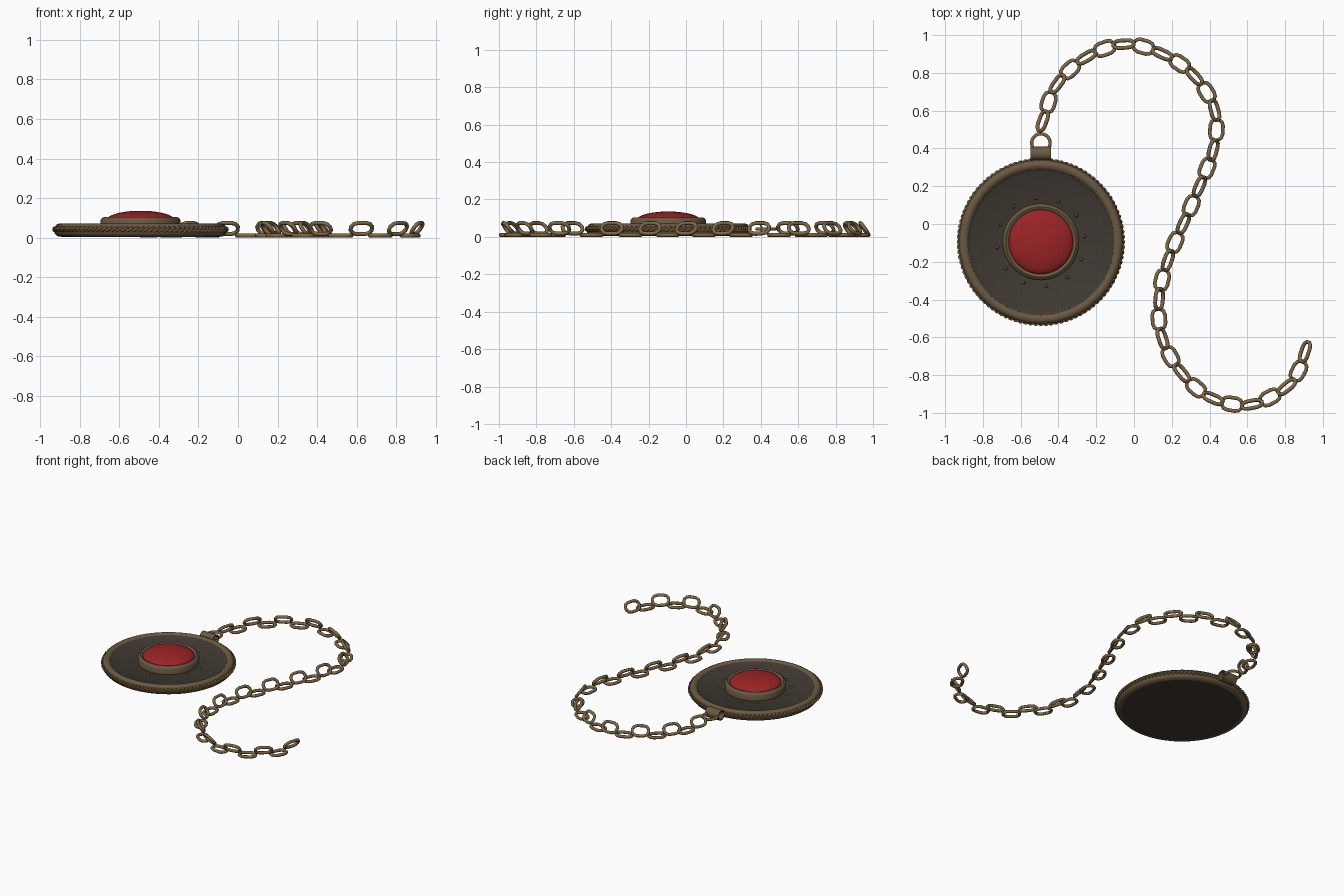
import bpy, math
from mathutils import Vector, Matrix

if "Cube" in bpy.data.objects:
    bpy.data.objects.remove(bpy.data.objects["Cube"])

CX, CY = -0.493, -0.095          # centre of the medallion
TAU = math.tau


def material(name, rgb):
    m = bpy.data.materials.new(name)
    m.diffuse_color = (*rgb, 1)
    m.use_nodes = True
    m.node_tree.nodes["Principled BSDF"].inputs["Base Color"].default_value = m.diffuse_color
    return m


BRONZE = material("aged bronze", (0.145, 0.100, 0.054))
CHAIN = material("chain bronze", (0.215, 0.140, 0.062))
DARK = material("dark metal", (0.050, 0.041, 0.031))
RED = material("red gem", (0.33, 0.017, 0.019))


def make(name, verts, faces, mat, angle=40):
    me = bpy.data.meshes.new(name)
    me.from_pydata([tuple(v) for v in verts], [], faces)
    me.materials.append(mat)
    ob = bpy.data.objects.new(name, me)
    bpy.context.collection.objects.link(ob)
    bpy.ops.object.select_all(action='DESELECT')
    ob.select_set(True)
    bpy.context.view_layer.objects.active = ob
    bpy.ops.object.shade_smooth_by_angle(angle=math.radians(angle))
    return ob


def lathe(name, profile, mat, seg=72, closed=False):
    """Spin (radius, z) points, listed from bottom outward to top, round the medallion axis."""
    n = len(profile)
    verts, faces = [], []
    for i in range(seg):
        a = TAU * i / seg
        verts += [(CX + r * math.cos(a), CY + r * math.sin(a), z) for r, z in profile]
    for i in range(seg):
        j = (i + 1) % seg
        for k in range(n if closed else n - 1):
            l = (k + 1) % n
            faces.append((i * n + k, j * n + k, j * n + l, i * n + l))
    if not closed:
        faces.append([i * n for i in reversed(range(seg))])
        faces.append([i * n + n - 1 for i in range(seg)])
    return make(name, verts, faces, mat)


def tube(points, radius, sides):
    """Closed tube along a looped list of points; returns verts and faces."""
    n = len(points)
    verts, faces = [], []
    up = Vector((0, 0, 1))
    for i, p in enumerate(points):
        t = (points[(i + 1) % n] - points[i - 1]).normalized()
        s = t.cross(up).normalized()
        u = s.cross(t)
        for k in range(sides):
            a = TAU * (k + 0.5) / sides
            verts.append(p + radius * (math.cos(a) * s + math.sin(a) * u))
    for i in range(n):
        j = (i + 1) % n
        for k in range(sides):
            l = (k + 1) % sides
            faces.append((i * sides + k, i * sides + l, j * sides + l, j * sides + k))
    return verts, faces


# Medallion: dark backing and recessed face, bronze rim round it
lathe("face_plate", [(0.405, 0.006), (0.405, 0.03), (0.388, 0.062), (0.366, 0.048)], DARK)
lathe("outer_rim", [(0.398, 0.004), (0.422, 0.008), (0.434, 0.022), (0.436, 0.050),
                    (0.425, 0.066), (0.412, 0.072), (0.398, 0.070), (0.386, 0.060)],
      BRONZE, closed=True)

# Twisted two-strand rope round the edge
for s in range(2):
    pts = []
    count, turns = 600, 50
    for i in range(count):
        a = TAU * i / count
        b = turns * a + s * math.pi
        r = 0.431 + 0.008 * math.cos(b)
        pts.append(Vector((CX + r * math.cos(a), CY + r * math.sin(a),
                           0.042 + 0.009 * math.sin(b))))
    v, f = tube(pts, 0.0075, 5)
    make(f"rope_strand_{s + 1}", v, f, CHAIN, 60)

# Gem setting and domed gem
lathe("gem_setting", [(0.202, 0.040), (0.203, 0.085), (0.196, 0.098), (0.186, 0.104),
                      (0.177, 0.102), (0.168, 0.092), (0.168, 0.040)], BRONZE, closed=True)
dome = [(0.172 * math.cos(a), 0.088 + 0.048 * math.sin(a))
        for a in [math.pi / 2 * i / 10 * 0.985 for i in range(11)]]
lathe("gem", [(0.172, 0.045)] + dome, RED)

# Twelve rivets round the setting
for i in range(12):
    a = math.radians(7 + 30 * i)
    bpy.ops.mesh.primitive_uv_sphere_add(
        segments=10, ring_count=6, radius=0.010,
        location=(CX + 0.234 * math.cos(a), CY + 0.234 * math.sin(a), 0.049))
    ob = bpy.context.object
    ob.name = f"rivet_{i + 1}"
    ob.data.materials.append(CHAIN)
    bpy.ops.object.shade_smooth_by_angle()

# Bail: short hollow sleeve lying along x
seg, verts, faces = 20, [], []
sections = [(-0.054, 0.037), (0.054, 0.037), (0.054, 0.028), (-0.054, 0.028)]
for i in range(seg):
    a = TAU * i / seg
    verts += [(CX + x, 0.373 + r * math.cos(a), 0.042 + r * math.sin(a)) for x, r in sections]
for i in range(seg):
    j = (i + 1) % seg
    for k in range(4):
        l = (k + 1) % 4
        faces.append((i * 4 + k, i * 4 + l, j * 4 + l, j * 4 + k))
bail = make("bail", verts, faces, BRONZE)
bail.data.flip_normals()

# Jump ring through the bail
v, f = tube([Vector((CX + 0.049 * math.cos(TAU * i / 20),
                     0.429 + 0.049 * math.sin(TAU * i / 20), 0.042)) for i in range(20)],
            0.0095, 8)
make("jump_ring", v, f, CHAIN, 60)

# Chain path: smooth curve through the centres of every few links
PATH = [(-0.483, 0.545), (-0.414, 0.730), (-0.261, 0.878), (-0.055, 0.952), (0.140, 0.905),
        (0.309, 0.794), (0.425, 0.608), (0.420, 0.397), (0.309, 0.111), (0.188, -0.169),
        (0.135, -0.376), (0.145, -0.587), (0.240, -0.772), (0.399, -0.915), (0.609, -0.957),
        (0.794, -0.873), (0.868, -0.783), (0.905, -0.677)]
P = [Vector((x, y, 0)) for x, y in PATH]
P = [2 * P[0] - P[1]] + P + [2 * P[-1] - P[-2]]
samples = []
for i in range(1, len(P) - 2):
    a, b, c, d = P[i - 1:i + 3]
    for k in range(40):
        t = k / 40
        samples.append(0.5 * (2 * b + (c - a) * t + (2 * a - 5 * b + 4 * c - d) * t * t
                              + (3 * b - a - 3 * c + d) * t ** 3))
samples.append(P[-2])
dist = [0]
for p, q in zip(samples, samples[1:]):
    dist.append(dist[-1] + (q - p).length)

# One link: rounded oval, 12 corners
half_len, half_w = 0.056, 0.034
oval = []
for sx in (1, -1):
    for k in range(6):
        a = sx and (-math.pi / 2 + math.pi * k / 5)
        oval.append(Vector((sx * (half_len - half_w + half_w * math.cos(a)),
                            sx * half_w * math.sin(a), 0)))
link_v, link_f = tube(oval, 0.0105, 8)

# Place links along the path: tilted and flat in turn
LINKS = 35
for n in range(LINKS):
    want = dist[-1] * n / (LINKS - 1)
    i = min(range(len(dist)), key=lambda k: abs(dist[k] - want))
    t = samples[min(i + 3, len(samples) - 1)] - samples[max(i - 3, 0)]
    tilted = n % 2 == 0
    pos = samples[i] + Vector((0, 0, 0.046 if tilted else 0.0105))
    # the right-hand side of each tilted link is raised
    mat = (Matrix.Translation(pos) @ Matrix.Rotation(math.atan2(t.y, t.x), 4, 'Z')
           @ Matrix.Rotation(math.radians(-55 if tilted else 0), 4, 'X'))
    make(f"chain_link_{n + 1}", [mat @ v for v in link_v], link_f, CHAIN, 50)
